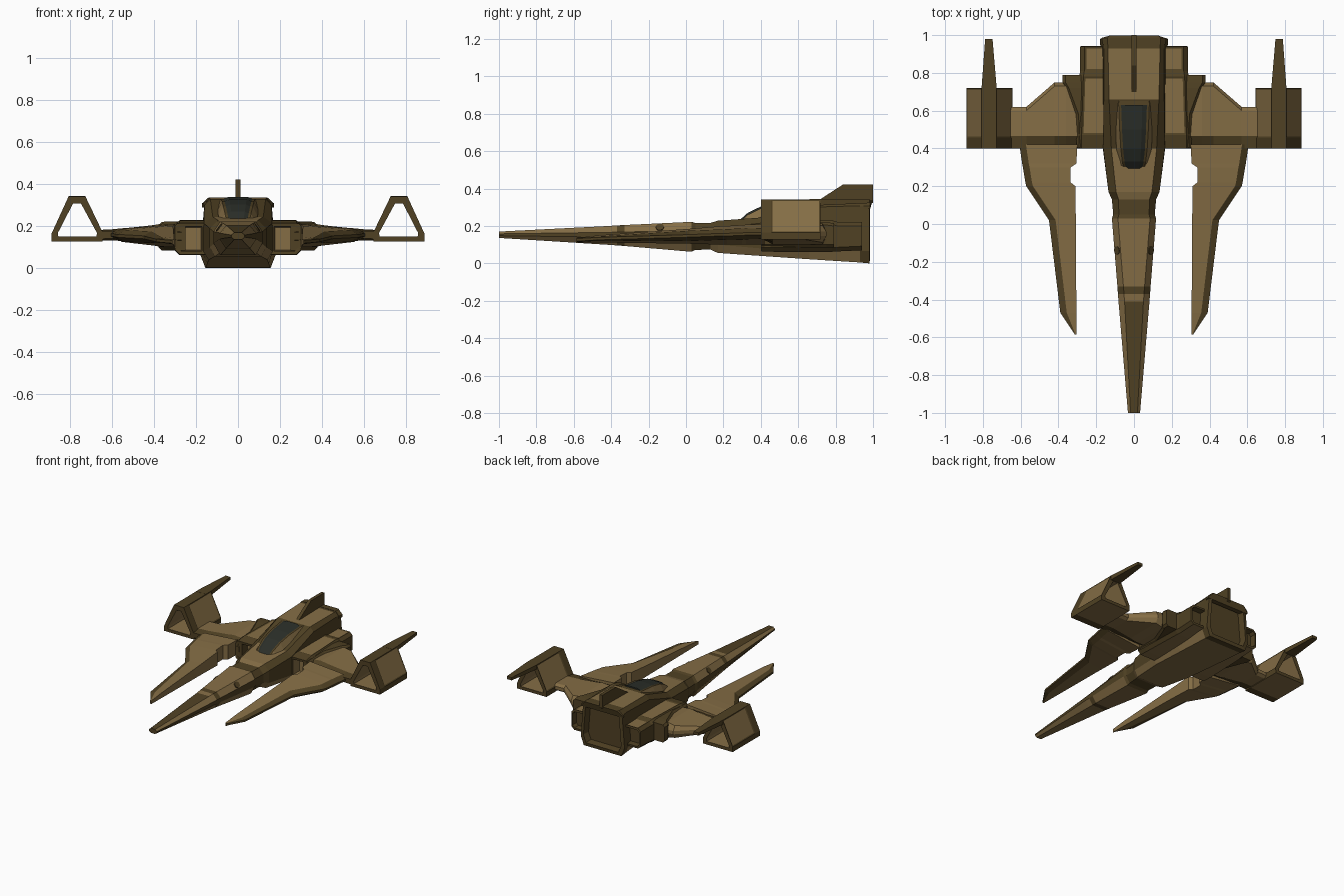
import bpy, bmesh
from mathutils import Vector

if "Cube" in bpy.data.objects:
    bpy.data.objects.remove(bpy.data.objects["Cube"])

def material(name, rgb):
    m = bpy.data.materials.new(name)
    m.diffuse_color = (*rgb, 1)
    m.use_nodes = True
    m.node_tree.nodes["Principled BSDF"].inputs["Base Color"].default_value = m.diffuse_color
    return m

MATS = [material("tan hull", (0.235, 0.155, 0.06)),
        material("dark brown trim", (0.08, 0.053, 0.017)),
        material("canopy glass", (0.024, 0.028, 0.022))]
TAN, DARK, GLASS = 0, 1, 2

def loft(name, rings, rule, wrap=False, mirror=False, panel=None, rim=0.015):
    """Skin a list of rings; rule(i, j, centre) picks the colour, i is None on caps."""
    bm = bmesh.new()
    vs = [[bm.verts.new(p) for p in r] for r in rings]
    n, inset = len(rings[0]), []
    for i in range(len(rings) if wrap else len(rings) - 1):
        a, b = vs[i], vs[(i + 1) % len(vs)]
        for j in range(n):
            k = (j + 1) % n
            f = bm.faces.new((a[j], a[k], b[k], b[j]))
            f.material_index = rule(i, j, f.calc_center_median())
            if panel and panel(i, j):
                inset.append(f)
    if not wrap:
        for r in (vs[0], vs[-1]):
            f = bm.faces.new(r)
            f.material_index = rule(None, 0, f.calc_center_median())
    bmesh.ops.recalc_face_normals(bm, faces=bm.faces[:])
    if inset:
        edge = bmesh.ops.inset_individual(bm, faces=inset, thickness=rim, depth=-0.003)
        for f in edge["faces"]:
            f.material_index = DARK
        for f in inset:
            f.material_index = TAN
    me = bpy.data.meshes.new(name)
    bm.to_mesh(me)
    bm.free()
    for m in MATS:
        me.materials.append(m)
    ob = bpy.data.objects.new(name, me)
    bpy.context.collection.objects.link(ob)
    if mirror:
        ob.modifiers.new("Mirror", 'MIRROR').use_mirror_merge = False
    return ob

def sym(y, half):
    """Symmetric ring at y from the right half outline, top to bottom."""
    return [(x, y, z) for x, z in half] + [(-x, y, z) for x, z in reversed(half)]

def scaled(ring, s, y):
    """Copy of a ring shrunk about its centre and moved to y."""
    c = sum((Vector(p) for p in ring), Vector()) / len(ring)
    return [(c.x + (p[0] - c.x) * s, y, c.z + (p[2] - c.z) * s) for p in ring]

# Fuselage: y, top half, upper side, lower side, bottom half, four heights
hull = [(-1, .018, .032, .032, .018, .17, .158, .148, .136),
        (-.41, .050, .082, .082, .052, .200, .166, .140, .099),
        (-.37, .053, .085, .085, .055, .203, .167, .138, .096),
        (-.33, .056, .088, .088, .058, .205, .168, .137, .093),
        (.03, .085, .117, .117, .085, .222, .175, .120, .062),
        (.05, .080, .110, .110, .080, .216, .172, .120, .072),
        (.13, .082, .117, .117, .085, .216, .175, .115, .074),
        (.17, .095, .135, .135, .110, .228, .190, .100, .056),
        (.40, .120, .163, .165, .140, .245, .215, .080, .040),
        (.66, .132, .160, .170, .147, .330, .300, .075, .022),
        (.93, .138, .160, .178, .153, .335, .308, .065, .005),
        (.98, .138, .160, .180, .155, .335, .308, .065, .0)]
rings = [sym(y, [(a, z0), (b, z1), (b2, z2), (c, z3)])
         for y, a, b, b2, c, z0, z1, z2, z3 in hull]
rings += [scaled(rings[-1], .86, .985), scaled(rings[-1], .80, .94)]  # exhaust recess

def hull_colour(i, j, c):
    if i is None or i >= 10 or i in (2, 4, 5):
        return DARK
    if j == 7:
        return DARK if i in (0, 8) else TAN
    if j in (1, 5):
        return DARK
    return DARK if j in (0, 6) and i >= 6 else TAN

loft("fuselage", rings, hull_colour)

# Cockpit surround and canopy: y, half width, top height
cock = [(.285, .045, .226), (.33, .054, .266), (.40, .062, .300),
        (.50, .068, .323), (.63, .073, .336)]
loft("cockpit_surround",
     [sym(y, [(w + .008, z - .006), (w + .03, max(z - .05, .21)), (w + .045, .19)])
      for y, w, z in cock] + [sym(.68, [(.08, .325), (.10, .29), (.115, .19)])],
     lambda i, j, c: TAN if j in (0, 4) else DARK)
loft("canopy",
     [sym(y, [(w * .6, z + .004), (w, z - .008), (w, z - .045)]) for y, w, z in cock],
     lambda i, j, c: GLASS)

# Tail fin and its top spine
fin = [(.69, .325), (.84, .422), (1.0, .422), (1.0, .325), (.965, .30)]
loft("tail_fin", [[(x, y, z) for y, z in fin] for x in (-.012, .012)],
     lambda i, j, c: DARK)

# Rear rim cap bulging past the exhaust
loft("rear_rim", [sym(.95, [(.14, .337), (.165, .308), (.165, .29)]),
                  sym(.985, [(.14, .337), (.172, .308), (.172, .29)]),
                  [(x, .985 if abs(x) > .15 else .997, z)
                   for x, _, z in sym(0, [(.13, .335), (.165, .305), (.165, .292)])]],
     lambda i, j, c: DARK)

# Side engines with intake and exhaust recesses
def box_ring(y, x0, x1, z0, z1, ch=.022):
    return [(x0, y, z0), (x0, y, z1), (x1 - ch, y, z1), (x1, y, z1 - ch),
            (x1, y, z0 + ch), (x1 - ch, y, z0)]

pod = [box_ring(.40, .15, .30, .065, .215), box_ring(.47, .15, .30, .062, .228),
       box_ring(.78, .15, .29, .062, .230), box_ring(.81, .15, .285, .064, .222),
       box_ring(.94, .15, .285, .07, .222)]
pod = ([scaled(pod[0], .72, .47), scaled(pod[0], .78, .402)] + pod
       + [scaled(pod[-1], .8, .942), scaled(pod[-1], .75, .90)])
loft("side_engine", pod,
     lambda i, j, c: TAN if i == 0 or (i is None and c.y < .6) or (j == 5 and 1 < i < 6) else DARK,
     mirror=True, panel=lambda i, j: j == 1 and i in (3, 5))

loft("engine_fairing",
     [box_ring(y, .25, x, .085, z, .015) for y, x, z in
      ((.405, .305, .212), (.58, .308, .222), (.72, .36, .222), (.75, .378, .22), (.79, .378, .215))],
     lambda i, j, c: DARK, mirror=True)

# Main wing, lofted outwards: x, trailing edge, bottom, top
def wing_ring(x, yb, zb, zt):
    m = (zb + zt) / 2
    return [(x, .40, m - .018), (x, .40, m + .018), (x, .465, zt), (x, yb - .02, zt),
            (x, yb, m + .012), (x, yb, m - .012), (x, yb - .02, zb), (x, .465, zb)]

loft("main_wing",
     [wing_ring(*s) for s in ((.27, .75, .10, .205), (.36, .75, .10, .212), (.42, .75, .112, .203),
                              (.57, .62, .133, .187), (.665, .62, .133, .182))],
     lambda i, j, c: DARK if c.y < .466 and j != 3 else TAN, mirror=True)

# Forward prongs: y, inner x, outer x, bottom, top
def prong_ring(y, xi, xo, zb, zt):
    b = min(.035, (xo - xi) * .4)
    k = (xo - xi) * .1
    zo, zu = zt - k * .7, zb + k
    m = (zo + zu) / 2
    return [(xi, y, zb), (xi, y, zt), (xo - b, y, zo), (xo, y, m + .007),
            (xo, y, m - .007), (xo - b, y, zu)]

loft("forward_prong",
     [prong_ring(*s) for s in ((-.585, .305, .313, .113, .137), (-.47, .305, .39, .112, .150),
                               (.02, .308, .45, .105, .185), (.20, .310, .57, .10, .20),
                               (.22, .335, .575, .10, .20), (.30, .335, .588, .10, .205),
                               (.32, .305, .592, .10, .207), (.42, .300, .607, .10, .21))],
     lambda i, j, c: DARK if j in (2, 3, 4) else TAN, mirror=True)

# Hollow wingtip ducts, with panelled walls
outer = [(.642, .165), (.727, .342), (.807, .342), (.888, .165), (.888, .127), (.645, .127)]
inner = [(.672, .168), (.748, .308), (.786, .308), (.858, .168), (.856, .150), (.674, .150)]
at = lambda pts, y: [(x, y, z) for x, z in pts]
loft("wingtip_duct",
     [at(outer, .40), at(outer, .455), at(outer, .72), at(inner, .72), at(inner, .40)],
     lambda i, j, c: TAN if (i == 1 and j in (0, 2, 4)) or i == 3 else DARK,
     wrap=True, mirror=True, panel=lambda i, j: i == 1 and j in (0, 2), rim=.012)

# Trailing spikes on top of the ducts
loft("wingtip_spike",
     [[(x0, y, z0), (x0, y, .343), (x1, y, .343), (x1, y, z0)]
      for y, x0, x1, z0 in ((.66, .727, .807, .31), (.72, .727, .807, .31), (.98, .749, .788, .322))],
     lambda i, j, c: DARK, mirror=True)

# Round port on each side of the nose
nrm = Vector((.79, -.08, .61)).normalized()
u = nrm.cross(Vector((0, 0, 1))).normalized()
v = nrm.cross(u)
import math
disc = lambda d: [Vector((.089, -.14, .193)) + nrm * d + .022 * (
    u * math.cos(t * math.pi / 6) + v * math.sin(t * math.pi / 6)) for t in range(12)]
loft("nose_port", [disc(-.004), disc(.004)], lambda i, j, c: DARK, mirror=True)
